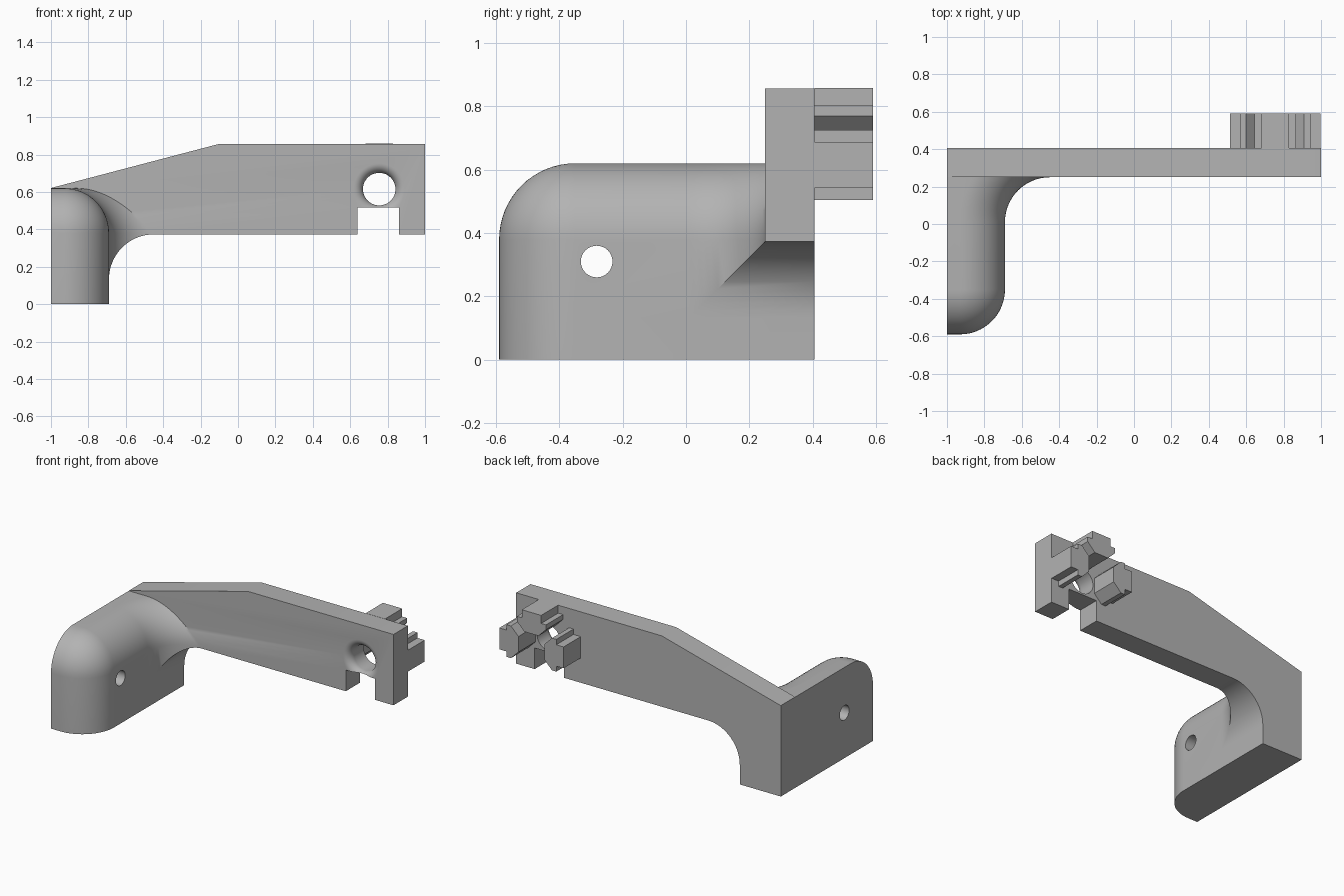
import bpy, bmesh, math
from mathutils import Matrix, Vector

if "Cube" in bpy.data.objects:
    bpy.data.objects.remove(bpy.data.objects["Cube"])

GREY = (0.45, 0.45, 0.45, 1)
mat = bpy.data.materials.new("plain grey")
mat.use_nodes = True
mat.diffuse_color = GREY
mat.node_tree.nodes["Principled BSDF"].inputs["Base Color"].default_value = GREY

R = 0.24                     # fillet radius shared by foot and arm
LEFT, SIDE, FRONT = -1.0, -0.69, -0.59
ARM_Y0, ARM_Y1 = 0.25, 0.405
HX, HZ = 0.755, 0.615        # screw hole in the arm


def arc(cx, cy, r, a0, a1, n=16):
    return [(cx + r * math.cos(math.radians(a0 + (a1 - a0) * i / n)),
             cy + r * math.sin(math.radians(a0 + (a1 - a0) * i / n))) for i in range(n + 1)]


def finish(name, bm):
    bmesh.ops.remove_doubles(bm, verts=bm.verts, dist=1e-5)
    bmesh.ops.recalc_face_normals(bm, faces=bm.faces)
    me = bpy.data.meshes.new(name)
    bm.to_mesh(me)
    bm.free()
    me.materials.append(mat)
    ob = bpy.data.objects.new(name, me)
    bpy.context.collection.objects.link(ob)
    return ob


def loft(name, rings):
    """Closed solid through rings that have equal point counts."""
    bm = bmesh.new()
    rows = [[bm.verts.new(p) for p in ring] for ring in rings]
    n = len(rows[0])
    for a, b in zip(rows, rows[1:]):
        for i in range(n):
            j = (i + 1) % n
            bm.faces.new((a[i], a[j], b[j], b[i]))
    bm.faces.new(rows[0][::-1])
    bm.faces.new(rows[-1])
    return finish(name, bm)


def prism(name, profile, y0, y1):
    return loft(name, [[(x, y, z) for x, z in profile] for y in (y0, y1)])


def boolean(target, tool, operation):
    tool.hide_render = True
    mod = target.modifiers.new(operation, 'BOOLEAN')
    mod.operation, mod.object, mod.solver = operation, tool, 'EXACT'
    bpy.ops.object.select_all(action='DESELECT')
    bpy.context.view_layer.objects.active = target
    target.select_set(True)
    bpy.ops.object.modifier_apply(modifier=mod.name)
    bpy.data.objects.remove(tool)


# Foot: outline with a round front corner and a fillet into the arm, rounded over on top
def foot_ring(d, z):
    end = 180 - math.degrees(math.asin(R / (R + d)))
    pts = [(LEFT, 0.3), (LEFT, FRONT + d)]
    pts += arc(SIDE - R, FRONT + R, R - d, -90, 0)
    pts += arc(SIDE + R, ARM_Y0 - R, R + d, 180, end)
    pts.append((pts[-1][0], 0.3))
    return [(x, y, z) for x, y in pts]


rings = [foot_ring(0, 0)]
for i in range(17):
    t = math.pi / 2 * i / 16
    rings.append(foot_ring(R * (1 - math.cos(t)), 0.38 + R * math.sin(t)))
foot = loft("foot", rings)

# Arm plate with sloped top, joined to the foot
bracket = prism("bracket_arm_and_foot",
                [(LEFT, 0), (1, 0), (1, 0.857), (-0.1, 0.857), (LEFT, 0.621)], ARM_Y0, ARM_Y1)
boolean(bracket, foot, 'UNION')

# Underside cut: concave fillet, straight lower edge and notch below the screw hole
under = [(SIDE, -0.1)] + arc(SIDE + R, 0.373 - R, R, 180, 90)
under += [(0.64, 0.373), (0.64, 0.517), (0.86, 0.517), (0.86, 0.373), (1.1, 0.373), (1.1, -0.1)]
boolean(bracket, prism("underside_cutter", under, -0.7, 0.7), 'DIFFERENCE')


# Flared screw hole through the arm
def circle(r, y):
    return [(x, y, z) for x, z in arc(HX, HZ, r, 0, 360, 48)[:-1]]


hole_r, flare = 0.087, 0.05
hole = [circle(hole_r + flare, ARM_Y0 - 0.05)]
for i in range(9):
    t = math.pi / 2 * i / 8
    hole.append(circle(hole_r + flare * (1 - math.sin(t)), ARM_Y0 + flare * (1 - math.cos(t))))
hole.append(circle(hole_r, 0.5))
boolean(bracket, loft("screw_hole_cutter", hole), 'DIFFERENCE')

# Cross hole through the foot
bolt = [[(x, y, z) for y, z in arc(-0.282, 0.31, 0.05, 0, 360, 32)[:-1]] for x in (-1.2, -0.5)]
boolean(bracket, loft("foot_hole_cutter", bolt), 'DIFFERENCE')

bpy.ops.object.select_all(action='DESELECT')
bracket.select_set(True)
bpy.context.view_layer.objects.active = bracket
bpy.ops.object.shade_smooth_by_angle(angle=math.radians(30))

# Three slot lugs on the back: narrow neck outside, wide shoulder, tapered inner end
half = [(0.073, 0.243), (0.073, 0.188), (0.11, 0.188), (0.11, 0.155), (0.053, 0.098)]
lug = half + [(-x, z) for x, z in reversed(half)]
for name, angle in (("top_lug", 0), ("left_lug", 90), ("right_lug", -90)):
    turn = Matrix.Rotation(math.radians(angle), 3, 'Y')
    pts = [turn @ Vector((x, 0, z)) for x, z in lug]
    prism(name, [(HX + p.x, HZ + p.z) for p in pts], ARM_Y1, 0.59)
